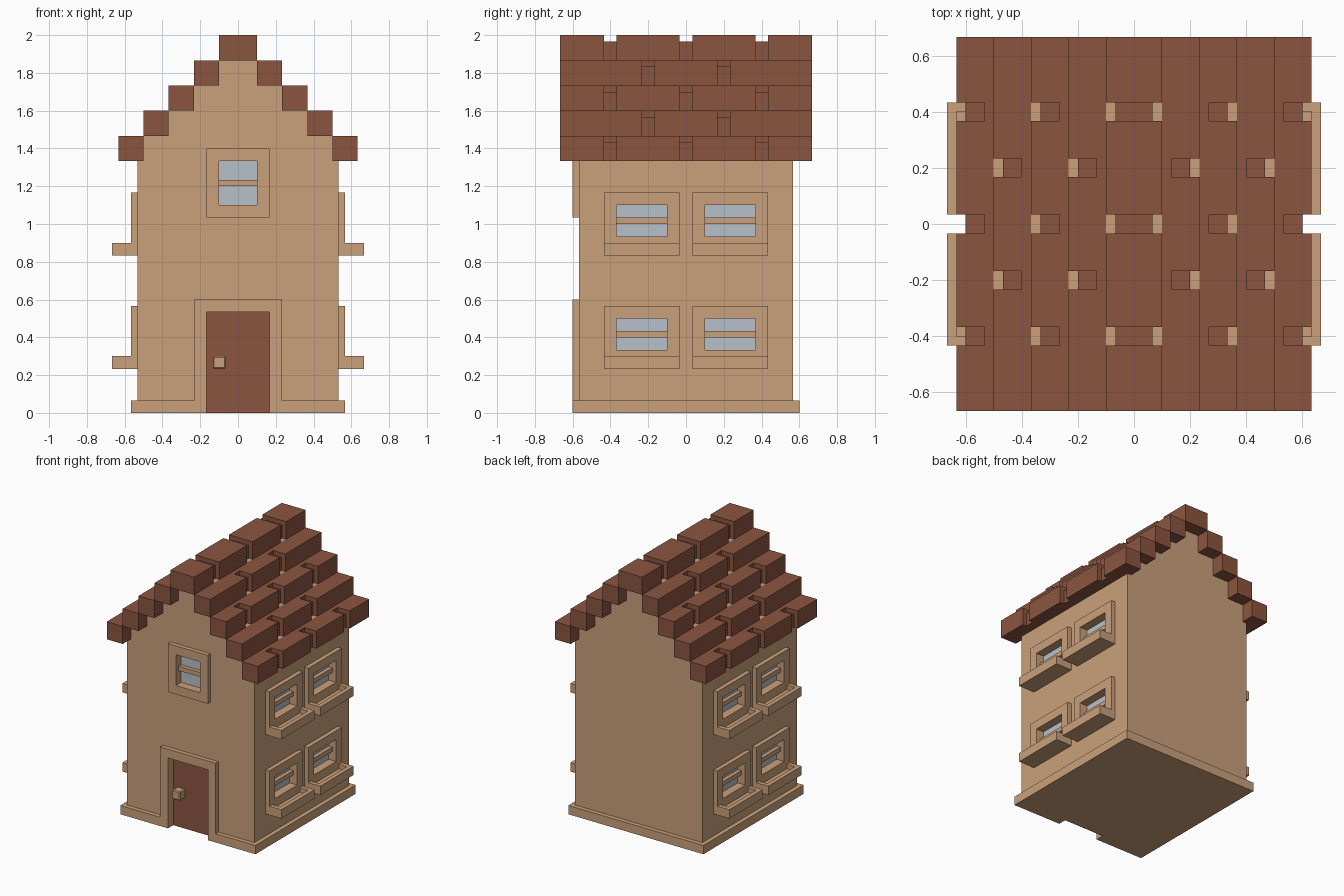
import bpy, bmesh

if "Cube" in bpy.data.objects:
    bpy.data.objects.remove(bpy.data.objects["Cube"])

U = 1 / 30  # building module


def material(name, rgb):
    m = bpy.data.materials.new(name)
    m.diffuse_color = (*rgb, 1)
    m.use_nodes = True
    m.node_tree.nodes["Principled BSDF"].inputs["Base Color"].default_value = m.diffuse_color
    return m


TAN = material("tan plaster", (0.591, 0.352, 0.198))
BROWN = material("brown tile and wood", (0.258, 0.091, 0.051))
GLASS = material("pale window glass", (0.479, 0.527, 0.578))


def prism(bm, profile, y0, y1):
    """Extrude an x-z outline along y."""
    f = bm.faces.new([bm.verts.new((x * U, y0 * U, z * U)) for x, z in profile])
    g = bmesh.ops.extrude_face_region(bm, geom=[f])
    vs = [v for v in g["geom"] if isinstance(v, bmesh.types.BMVert)]
    bmesh.ops.translate(bm, verts=vs, vec=(0, (y1 - y0) * U, 0))


def box(bm, x, y, z):
    prism(bm, [(x[0], z[0]), (x[1], z[0]), (x[1], z[1]), (x[0], z[1])], *y)


def finish(bm, name, mat):
    bmesh.ops.recalc_face_normals(bm, faces=bm.faces)
    me = bpy.data.meshes.new(name)
    bm.to_mesh(me)
    bm.free()
    me.materials.append(mat)
    ob = bpy.data.objects.new(name, me)
    bpy.context.collection.objects.link(ob)
    return ob


def boxes(name, mat, items):
    bm = bmesh.new()
    for b in items:
        box(bm, *b)
    return finish(bm, name, mat)


def side_x(s, a, b):
    return (min(s * a, s * b), max(s * a, s * b))


# Openings: two floors of two windows per side, one front window, one door
side_windows = [(s, y, z) for s in (-1, 1) for y in (-7, 7) for z in (7, 25)]
cuts = [(side_x(s, 15, 20), (y - 4, y + 4), (z + 3, z + 8)) for s, y, z in side_windows]
cuts.append(((-3, 3), (-20, -16), (33, 40)))
cuts.append(((-5, 5), (-20, -16), (-3, 16)))
cutter = boxes("opening_cutter", TAN, cuts)
cutter.hide_render = True
cutter.hide_viewport = True


def cut_openings(ob):
    m = ob.modifiers.new("openings", "BOOLEAN")
    m.operation = "DIFFERENCE"
    m.solver = "EXACT"
    m.object = cutter


# House body with stepped gables
steps = [(16, 2), (16, 40), (15, 40), (15, 44), (11, 44), (11, 48),
         (7, 48), (7, 52), (3, 52), (3, 56)]
bm = bmesh.new()
prism(bm, steps + [(-x, z) for x, z in reversed(steps)], -17, 17)
cut_openings(finish(bm, "walls", TAN))

# Base course, notched at the doorway
cut_openings(boxes("base", TAN, [((-17, 17), (-18, 18), (0, 2))]))

# Side windows: surround, glass, crossbar and planter tray
for i, (s, y, z) in enumerate(side_windows):
    fx = side_x(s, 16, 17)
    boxes(f"side_window_frame_{i}", TAN, [
        (fx, (y - 6, y - 4), (z, z + 10)), (fx, (y + 4, y + 6), (z, z + 10)),
        (fx, (y - 4, y + 4), (z, z + 3)), (fx, (y - 4, y + 4), (z + 8, z + 10))])
    boxes(f"side_glass_{i}", GLASS, [(side_x(s, 14.9, 15.1), (y - 4, y + 4), (z + 3, z + 8))])
    boxes(f"side_window_bar_{i}", TAN, [(side_x(s, 15, 16), (y - 4, y + 4), (z + 5, z + 6))])
    boxes(f"planter_{i}", TAN, [
        (side_x(s, 17, 20), (y - 6, y + 6), (z, z + 1)),
        (side_x(s, 19, 20), (y - 6, y + 6), (z + 1, z + 2)),
        (side_x(s, 17, 19), (y - 6, y - 5), (z + 1, z + 2)),
        (side_x(s, 17, 19), (y + 5, y + 6), (z + 1, z + 2))])

# Front window
fy = (-18, -17)
boxes("front_window_frame", TAN, [
    ((-5, -3), fy, (31, 42)), ((3, 5), fy, (31, 42)),
    ((-3, 3), fy, (31, 33)), ((-3, 3), fy, (40, 42))])
boxes("front_glass", GLASS, [((-3, 3), (-16.1, -15.9), (33, 40))])
boxes("front_window_bar", TAN, [((-3, 3), (-17, -16), (36, 37))])

# Door, surround and knob
boxes("door", BROWN, [((-5, 5), (-16.1, -15.9), (0, 16))])
boxes("door_frame", TAN, [
    ((-7, -5), fy, (2, 18)), ((5, 7), fy, (2, 18)), ((-5, 5), fy, (16, 18))])
knob = boxes("door_knob", TAN, [((-4, -2), (-18, -16), (7, 9))])
bev = knob.modifiers.new("soft edges", "BEVEL")
bev.width = 0.006
bev.segments = 1


# Roof: courses of blocks with recessed joints staggered row by row
def course(name, full, recessed, gaps):
    bm = bmesh.new()
    start = -20
    for g in gaps:
        prism(bm, full, start, g - 1)
        prism(bm, recessed, g - 1, g + 1)
        start = g + 1
    prism(bm, full, start, 20)
    finish(bm, name, BROWN)


for row in range(4):
    a, b, z0, z1 = 15 - 4 * row, 19 - 4 * row, 40 + 4 * row, 44 + 4 * row
    gaps = (-12, 0, 12) if row % 2 == 0 else (-6, 6)
    for s, label in ((-1, "left"), (1, "right")):
        full = [(s * a, z0), (s * b, z0), (s * b, z1), (s * a, z1)]
        joint = [(s * a, z0), (s * (b - 1), z0), (s * (b - 1), z1 - 1),
                 (s * (a + 1), z1 - 1), (s * (a + 1), z1), (s * a, z1)]
        course(f"roof_course_{label}_{row}", full, joint, gaps)
course("roof_ridge", [(-3, 56), (3, 56), (3, 60), (-3, 60)],
       [(-2, 56), (2, 56), (2, 59), (-2, 59)], (-12, 0, 12))
